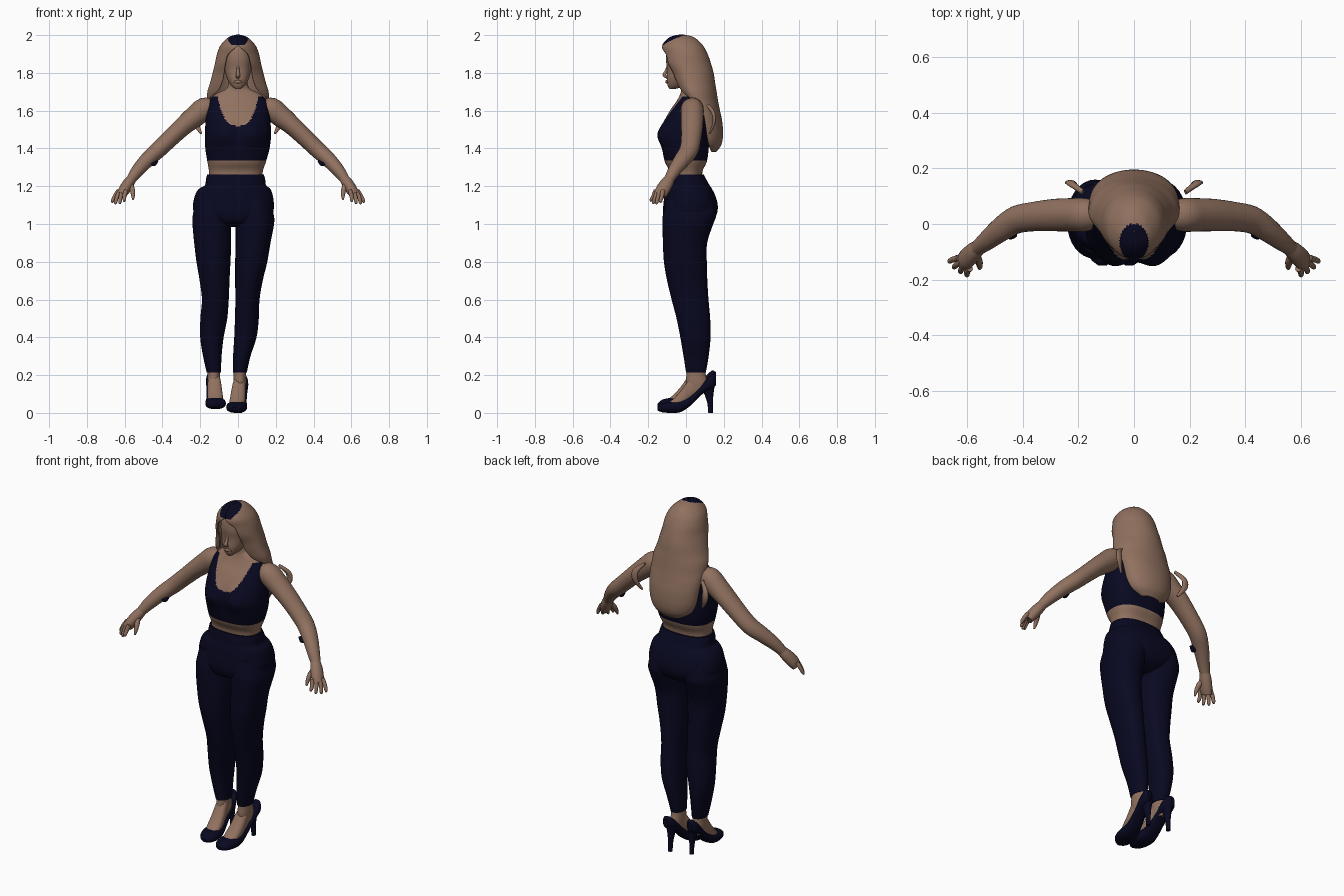
import bpy, bmesh, math
from mathutils import Vector


def material(name, rgb):
    m = bpy.data.materials.new(name)
    m.diffuse_color = (*rgb, 1)
    return m


SKIN = material("warm_tan", (0.28, 0.165, 0.115))
NAVY = material("dark_navy", (0.0025, 0.0025, 0.015))


def smooth_rows(rows, k=5):
    """Catmull-Rom interpolation of section tuples."""
    out = []
    for i in range(len(rows) - 1):
        p0, p1 = rows[max(i - 1, 0)], rows[i]
        p2, p3 = rows[i + 1], rows[min(i + 2, len(rows) - 1)]
        for j in range(k):
            t = j / k
            out.append(tuple(
                b + 0.5 * t * (c - a + t * (2 * a - 5 * b + 4 * c - d + t * (3 * (b - c) + d - a)))
                for a, b, c, d in zip(p0, p1, p2, p3)))
    out.append(rows[-1])
    return out


def skin_rings(name, rings, mat, closed=True, rule=None):
    """Join rings of points; rule(centre) picks faces for the second colour."""
    bm = bmesh.new()
    vs = [[bm.verts.new(p) for p in r] for r in rings]
    n = len(vs[0])
    for a, b in zip(vs, vs[1:]):
        for i in range(n if closed else n - 1):
            j = (i + 1) % n
            bm.faces.new((a[i], a[j], b[j], b[i]))
    if closed:
        bm.faces.new(vs[0])
        bm.faces.new(vs[-1])
    bmesh.ops.recalc_face_normals(bm, faces=bm.faces)
    for f in bm.faces:
        f.smooth = len(f.verts) == 4
        if rule and rule(f.calc_center_median()):
            f.material_index = 1
    me = bpy.data.meshes.new(name)
    bm.to_mesh(me)
    bm.free()
    me.materials.append(mat)
    if rule:
        me.materials.append(NAVY if mat == SKIN else SKIN)
    ob = bpy.data.objects.new(name, me)
    bpy.context.collection.objects.link(ob)
    return ob


def power(v, p):
    return math.copysign(abs(v) ** (2 / p), v)


def body(name, rows, mat, p=2.3, n=48, k=5, rule=None, shape=None):
    """Horizontal sections: (z, centre x, half width, front y, back y)."""
    rings = []
    for z, cx, hw, yf, yb in smooth_rows(rows, k):
        ring = []
        for i in range(n):
            a = 2 * math.pi * i / n
            v = Vector((cx + hw * power(math.cos(a), p),
                        (yf + yb) / 2 + (yb - yf) / 2 * power(math.sin(a), p), z))
            ring.append(shape(v) if shape else v)
        rings.append(ring)
    return skin_rings(name, rings, mat, rule=rule)


def tube(name, rows, mat, n=20, k=4):
    """Tube along a path: (x, y, z, radius along y, other radius)."""
    pts = smooth_rows(rows, k)
    rings = []
    for i, q in enumerate(pts):
        t = Vector(pts[min(i + 1, len(pts) - 1)][:3]) - Vector(pts[max(i - 1, 0)][:3])
        t.normalize()
        ref = Vector((0, 1, 0)) if abs(t.y) < 0.9 else Vector((1, 0, 0))
        u = (ref - t * ref.dot(t)).normalized()
        w = t.cross(u)
        rings.append([Vector(q[:3]) + u * q[3] * math.cos(a) + w * q[4] * math.sin(a)
                      for a in (2 * math.pi * j / n for j in range(n))])
    return skin_rings(name, rings, mat)


# torso with cropped top
def bust(v):
    if v.y < 0:
        v.y -= 0.028 * math.exp(-((abs(v.x) - 0.08) / 0.06) ** 2 - ((v.z - 1.475) / 0.06) ** 2)
    return v


def top_cloth(c):
    scoop = 1.52 if c.y < 0.02 else 1.55
    return 1.335 < c.z < min(1.675, scoop + 0.08 * abs(c.x / 0.088) ** 3.2)


body("torso", [
    (1.22, -.013, .140, -.085, .085), (1.28, -.011, .143, -.088, .088),
    (1.33, -.007, .155, -.112, .110), (1.40, -.003, .170, -.125, .120),
    (1.47, 0, .175, -.130, .122), (1.54, 0, .172, -.115, .120),
    (1.60, 0, .165, -.085, .115), (1.65, 0, .155, -.050, .105),
    (1.69, 0, .115, -.030, .090), (1.72, 0, .060, -.025, .060),
    (1.77, 0, .048, -.035, .050)], SKIN, p=2.5, n=160, k=12, rule=top_cloth, shape=bust)

# head and face
body("head", [
    (1.715, 0, .015, -.088, -.055), (1.735, 0, .038, -.098, .0), (1.77, 0, .058, -.102, .04),
    (1.82, 0, .070, -.100, .07), (1.87, 0, .074, -.106, .08), (1.92, 0, .065, -.100, .07),
    (1.96, 0, .045, -.075, .04), (1.98, 0, .010, -.040, .0)], SKIN)
tube("nose", [(0, -.095, 1.84, .006, .006), (0, -.105, 1.81, .008, .008),
              (0, -.115, 1.788, .009, .012), (0, -.100, 1.776, .006, .010)], SKIN)
tube("lips", [(-.024, -.096, 1.752, .004, .003), (0, -.103, 1.753, .006, .009),
              (.024, -.096, 1.752, .004, .003)], SKIN)

# long hair: open-fronted sheet (z, half width, centre y, front y, back y, half sweep in degrees)
hair_rows = [
    (2.0, .003, -.025, -.03, -.02, 180), (1.985, .048, -.025, -.085, .04, 180),
    (1.945, .088, -.01, -.122, .085, 178), (1.90, .107, 0, -.118, .110, 152),
    (1.85, .118, 0, -.108, .128, 146), (1.80, .130, .01, -.080, .142, 146),
    (1.75, .143, .02, -.060, .150, 144), (1.70, .158, .035, -.035, .158, 135),
    (1.65, .160, .055, 0, .166, 100), (1.60, .156, .085, .04, .176, 90),
    (1.54, .150, .100, .06, .188, 90), (1.47, .138, .110, .07, .192, 90),
    (1.42, .110, .120, .08, .183, 90), (1.385, .055, .135, .1, .158, 90)]
rings = []
for z, hw, cy, yf, yb, sweep in smooth_rows(hair_rows, 8):
    ring = []
    for i in range(129):
        a = math.radians(min(sweep, 180)) * (i / 64 - 1)
        c = math.cos(a)
        ring.append((hw * math.sin(a), cy + c * ((yb - cy) if c > 0 else (cy - yf)), z))
    rings.append(ring)
hair = skin_rings("hair", rings, SKIN, closed=False,
                  rule=lambda c: c.z > 1.945 and (c.x / .05) ** 2 + ((c.y + .065) / .066) ** 2 < 1)
solid = hair.modifiers.new("thickness", "SOLIDIFY")
solid.thickness, solid.offset = 0.008, 0

# trousers
body("trouser_hips", [
    (1.262, -.013, .150, -.094, .094), (1.235, -.013, .157, -.100, .108),
    (1.205, -.013, .162, -.104, .125), (1.185, -.018, .190, -.108, .138),
    (1.15, -.022, .206, -.114, .155), (1.10, -.024, .214, -.120, .168),
    (1.05, -.024, .205, -.121, .162), (1.01, -.024, .160, -.105, .130),
    (.985, -.024, .090, -.060, .080)], NAVY, p=2.4, n=64)
depth = [(1.13, -.105, .145), (1.05, -.122, .160), (1.0, -.125, .144), (.9, -.122, .112),
         (.8, -.117, .110), (.7, -.100, .113), (.6, -.076, .119), (.5, -.050, .128),
         (.4, -.030, .130), (.3, -.013, .120), (.215, 0, .105)]
leg_x = {
    "right": [(-.135, .085), (-.139, .100), (-.139, .102), (-.134, .098), (-.130, .090), (-.124, .079),
              (-.120, .071), (-.128, .071), (-.138, .062), (-.136, .049), (-.128, .038)],
    "left": [(.085, .085), (.089, .100), (.089, .102), (.080, .092), (.070, .085), (.058, .073),
             (.050, .064), (.047, .063), (.039, .059), (.020, .046), (.010, .037)]}
for side, xs in leg_x.items():
    body(side + "_trouser_leg", [(z, cx, hw, yf, yb) for (z, yf, yb), (cx, hw) in zip(depth, xs)],
         NAVY, p=2.1, n=32)


# feet and high-heeled shoes: sections along y (y, bottom z, top z, half width)
def along_y(name, rows, mat, cx, drift, lift):
    rings = []
    for y, zb, zt, hw in smooth_rows(rows):
        x = cx + drift * (0.06 - y) / 0.2
        rings.append([(x + hw * power(math.cos(a), 2.4), y,
                       lift + (zb + zt) / 2 + (zt - zb) / 2 * power(math.sin(a), 2.4))
                      for a in (2 * math.pi * i / 28 for i in range(28))])
    skin_rings(name, rings, mat)


for side, cx, drift, lift in (("right", -.128, .014, .02), ("left", .010, -.026, 0)):
    body(side + "_ankle", [(.27, cx, .034, .005, .100), (.21, cx, .033, .003, .103),
                           (.16, cx, .034, .0, .115), (.12, cx, .030, .015, .110)], SKIN, p=2, n=24)
    along_y(side + "_foot", [(-.095, .02, .052, .028), (-.06, .02, .082, .040), (-.02, .03, .128, .040),
                             (.02, .06, .185, .036), (.06, .09, .21, .030)], SKIN, cx, drift, lift)
    along_y(side + "_shoe", [(-.150, .012, .030, .014), (-.125, .003, .050, .042),
                             (-.08, 0, .060, .054), (-.03, .004, .068, .050),
                             (.02, .035, .090, .041), (.07, .085, .135, .038),
                             (.11, .115, .180, .038), (.14, .130, .205, .030),
                             (.158, .145, .195, .012)], NAVY, cx, drift, lift)
    tube(side + "_stiletto", [(cx, .115, .15 + lift, .040, .030), (cx, .122, .10 + lift, .024, .019),
                              (cx, .128, .05 + lift, .015, .013), (cx, .131, lift, .013, .012)], NAVY)

# arms, hands and loose scraps, mirrored
for side, s in (("right", -1), ("left", 1)):
    def limb(part, rows, mat=SKIN, n=20):
        tube(side + "_" + part, [(s * r[0], *r[1:]) for r in rows], mat, n)

    limb("arm", [(.125, .035, 1.615, .045, .040), (.175, .033, 1.610, .060, .060),
                 (.230, .033, 1.568, .060, .057), (.290, .032, 1.518, .058, .050),
                 (.360, .027, 1.452, .053, .046), (.425, .015, 1.390, .050, .044),
                 (.480, -.020, 1.340, .044, .040), (.530, -.060, 1.285, .035, .034),
                 (.565, -.088, 1.238, .027, .026)], n=28)
    limb("palm", [(.555, -.080, 1.250, .025, .024), (.578, -.100, 1.218, .034, .030),
                  (.602, -.124, 1.180, .037, .030), (.618, -.138, 1.152, .032, .024)])
    # finger fan: knuckle x, y then tip x, y, z
    fan = ((.592, -.160, .602, -.184, 1.118), (.608, -.150, .625, -.172, 1.106),
           (.622, -.138, .648, -.155, 1.105), (.632, -.122, .664, -.134, 1.112))
    for i, (kx, ky, tx, ty, tz) in enumerate(fan):
        limb(f"finger_{i + 1}", [(kx, ky, 1.178, .012, .012),
                                 ((kx + tx) / 2 + .004, (ky + ty) / 2, 1.148, .011, .011),
                                 (tx, ty, tz + .010, .009, .009), (tx, ty, tz, .004, .004)], n=10)
    limb("thumb", [(.572, -.108, 1.215, .015, .015), (.560, -.132, 1.185, .014, .014),
                   (.556, -.150, 1.155, .011, .011), (.556, -.162, 1.130, .005, .005)], n=10)
    limb("elbow_scrap", [(.425, -.035, 1.335, .012, .004), (.445, -.040, 1.318, .016, .012),
                         (.465, -.042, 1.325, .008, .005)], NAVY, 8)
    limb("shoulder_scrap", [(.185, .115, 1.630, .010, .006), (.225, .145, 1.585, .010, .018),
                            (.225, .148, 1.535, .008, .018), (.195, .125, 1.480, .006, .006)], n=10)
